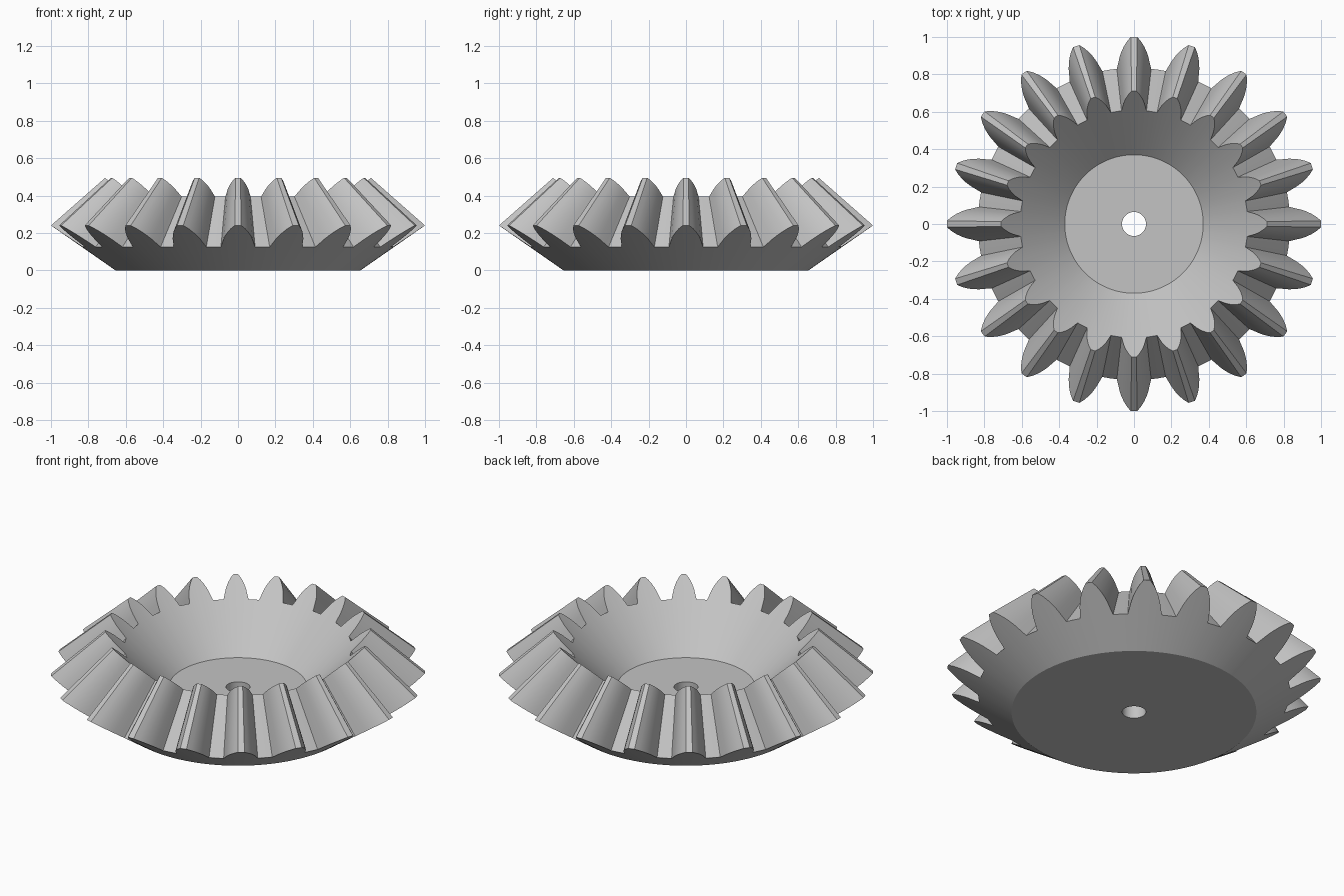
import bpy, bmesh, math

cube = bpy.data.objects.get("Cube")
if cube:
    bpy.data.objects.remove(cube, do_unlink=True)

TEETH = 20
APEX = 1.12                      # height where all tooth lines meet
BASE_R, FLOOR_R, FLOOR_Z, HOLE_R = 0.655, 0.37, 0.16, 0.064
TIP_R, TIP_Z = 0.71, 0.495       # inner end of a tooth tip
BACK_SLOPE = 0.24 / (1 - BASE_R)
BOWL_SLOPE = (TIP_Z - FLOOR_Z) / (TIP_R - FLOOR_R)

# Half a tooth: angle from its centre in degrees, outer radius
half = [(1.0, 1.0), (2.2, 0.977), (3.3, 0.95), (4.2, 0.923), (4.95, 0.895),
        (5.7, 0.86), (6.3, 0.835)]
tooth = [(-a, r) for a, r in reversed(half)] + half + [(9.0, 0.835)]


def back_point(r):
    return r, (r - BASE_R) * BACK_SLOPE


def bowl_point(r):
    """Follow the tooth line towards the apex until it meets the bowl."""
    r, z = back_point(r)
    t = (TIP_Z + (r - TIP_R) * BOWL_SLOPE - z) / (APEX - z + r * BOWL_SLOPE)
    return r * (1 - t), z + t * (APEX - z)


# Sweep the closed cross-section around the axis
bm = bmesh.new()
columns = []
for i in range(TEETH):
    for angle, r in tooth:
        a = math.radians(angle + i * 360 / TEETH)
        section = [(HOLE_R, 0), (BASE_R, 0), back_point(r), bowl_point(r),
                   (FLOOR_R, FLOOR_Z), (HOLE_R, FLOOR_Z)]
        columns.append([bm.verts.new((q * math.cos(a), q * math.sin(a), z))
                        for q, z in section])

for i, left in enumerate(columns):
    right = columns[(i + 1) % len(columns)]
    for j in range(len(left)):
        k = (j + 1) % len(left)
        bm.faces.new((left[j], right[j], right[k], left[k]))
bmesh.ops.recalc_face_normals(bm, faces=bm.faces)

mesh = bpy.data.meshes.new("bevel_gear")
bm.to_mesh(mesh)
bm.free()
gear = bpy.data.objects.new("bevel_gear", mesh)
bpy.context.collection.objects.link(gear)

# Plain grey metal
grey = bpy.data.materials.new("light_grey")
grey.use_nodes = True
colour = (0.55, 0.55, 0.55, 1)
grey.diffuse_color = colour
grey.node_tree.nodes["Principled BSDF"].inputs["Base Color"].default_value = colour
mesh.materials.append(grey)

# Smooth cones and flanks, crisp edges
bpy.ops.object.select_all(action='DESELECT')
gear.select_set(True)
bpy.context.view_layer.objects.active = gear
bpy.ops.object.shade_smooth_by_angle(angle=math.radians(25))
